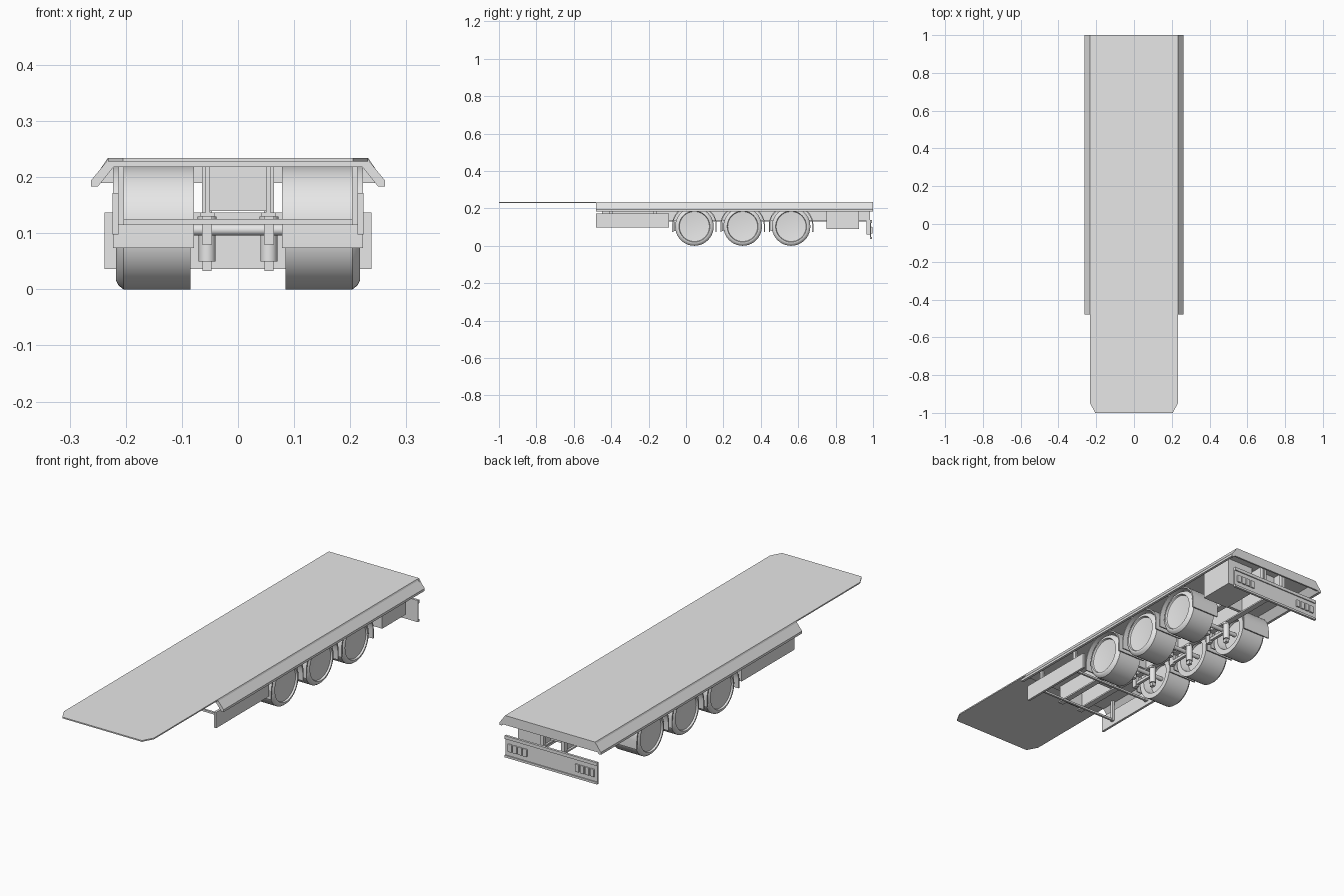
import bpy, bmesh, math
from mathutils import Matrix

cube = bpy.data.objects.get("Cube")
if cube:
    bpy.data.objects.remove(cube, do_unlink=True)

GREY = bpy.data.materials.new("plain_grey")
GREY.use_nodes = True
GREY.diffuse_color = (0.8, 0.8, 0.8, 1)
GREY.node_tree.nodes["Principled BSDF"].inputs["Base Color"].default_value = (0.8, 0.8, 0.8, 1)


def finish(name, bm, smooth=False):
    bmesh.ops.recalc_face_normals(bm, faces=bm.faces[:])
    mesh = bpy.data.meshes.new(name)
    bm.to_mesh(mesh)
    bm.free()
    mesh.materials.append(GREY)
    obj = bpy.data.objects.new(name, mesh)
    bpy.context.collection.objects.link(obj)
    if smooth:
        bpy.ops.object.select_all(action='DESELECT')
        obj.select_set(True)
        bpy.context.view_layer.objects.active = obj
        bpy.ops.object.shade_smooth_by_angle(angle=math.radians(35))
    return obj


def box(name, x, y, z, bevel=0):
    """Box from (low, high) pairs."""
    bm = bmesh.new()
    bmesh.ops.create_cube(bm, size=1)
    for v in bm.verts:
        for i, (lo, hi) in enumerate((x, y, z)):
            v.co[i] = hi if v.co[i] > 0 else lo
    if bevel:
        bmesh.ops.bevel(bm, geom=bm.edges[:], offset=bevel, segments=2,
                        affect='EDGES', profile=0.5)
    return finish(name, bm)


def mirrored(name, x, y, z, bevel=0):
    box("left_" + name, x, y, z, bevel)
    box("right_" + name, (-x[1], -x[0]), y, z, bevel)


def extrude(name, points, axis, lo, hi, smooth=False):
    """Extrude a closed outline along an axis; points fill the other two axes in order."""
    bm = bmesh.new()

    def place(p, t):
        co = list(p)
        co.insert(axis, t)
        return bm.verts.new(co)
    face = bm.faces.new([place(p, lo) for p in points])
    ext = bmesh.ops.extrude_face_region(bm, geom=[face])["geom"]
    for v in ext:
        if isinstance(v, bmesh.types.BMVert):
            v.co[axis] = hi
    return finish(name, bm, smooth)


def cylinder(name, radius, length, centre, axis='Z', sides=24):
    bm = bmesh.new()
    bmesh.ops.create_cone(bm, cap_ends=True, segments=sides, radius1=radius,
                          radius2=radius, depth=length)
    turn = Matrix.Rotation(math.pi / 2, 4, 'Y') if axis == 'X' else Matrix()
    bm.transform(Matrix.Translation(centre) @ turn)
    return finish(name, bm, True)


def wheel(name, side, y):
    """Spin a tyre and rim profile of (x, radius) around the axle."""
    profile = [(0.125, 0), (0.125, 0.07), (0.085, 0.078), (0.085, 0.103),
               (0.204, 0.103), (0.213, 0.096), (0.217, 0.088),
               (0.217, 0.083), (0.209, 0.08), (0.206, 0.05), (0.204, 0)]
    bm = bmesh.new()
    verts = [bm.verts.new((x * side, 0, r)) for x, r in profile]
    edges = [bm.edges.new(pair) for pair in zip(verts, verts[1:])]
    bmesh.ops.spin(bm, geom=verts + edges, cent=(0, 0, 0), axis=(1, 0, 0),
                   angle=math.tau, steps=40)
    bmesh.ops.remove_doubles(bm, verts=bm.verts[:], dist=0.0001)
    bm.transform(Matrix.Translation((0, y, AXLE_Z)))
    finish(name, bm, True)


AXLE_Z = 0.103
SIDES = (("left", 1), ("right", -1))

# Deck: long thin sheet with clipped front corners, thicker over the running gear
extrude("deck_sheet", [(-0.205, -1), (0.205, -1), (0.232, -0.95), (0.232, 1),
                       (-0.232, 1), (-0.232, -0.95)], 2, 0.228, 0.234)
box("deck_base", (-0.222, 0.222), (-0.48, 1), (0.218, 0.228))

# Sloping side skirts and the rear apron between them
for label, s in SIDES:
    skirt = [(0.222, 0.218), (0.25, 0.183), (0.262, 0.183), (0.262, 0.194),
             (0.235, 0.227), (0.232, 0.234), (0.222, 0.234)]
    extrude(label + "_skirt", [(x * s, z) for x, z in skirt], 1, -0.48, 1)
extrude("rear_apron", [(-0.232, 0.234), (0.232, 0.234), (0.262, 0.19),
                       (-0.262, 0.19)], 1, 0.992, 1)

# Chassis rails with lower flanges and cross members
mirrored("rail_web", (0.05, 0.058), (-0.45, 0.985), (0.135, 0.218))
mirrored("rail_flange", (0.041, 0.068), (-0.45, 0.985), (0.13, 0.137))
for i in range(7):
    y = -0.44 + i * 0.225
    box("cross_member_%d" % i, (-0.05, 0.05), (y, y + 0.015), (0.14, 0.218))

# Side guards, their hangers and the transverse tubes
mirrored("side_guard", (0.213, 0.224), (-0.48, -0.09), (0.098, 0.172))
for i, y in enumerate((-0.4, -0.165)):
    mirrored("guard_post_%d" % i, (0.203, 0.213), (y - 0.008, y + 0.008), (0.115, 0.22))
    box("guard_tube_%d" % i, (-0.213, 0.213), (y - 0.005, y + 0.005), (0.116, 0.125))

# Three axles, each with wheels, mudguards and suspension
for i, y in enumerate((0.045, 0.303, 0.562)):
    cylinder("axle_%d" % i, 0.01, 0.26, (0, y, 0.106), 'X')
    arc = [math.pi * k / 20 for k in range(21)]
    outer = [(y + 0.119 * math.cos(a), AXLE_Z + 0.01 + 0.106 * math.sin(a)) for a in arc]
    inner = [(y + 0.113 * math.cos(a), AXLE_Z + 0.01 + 0.1 * math.sin(a)) for a in arc]
    outline = ([(y + 0.119, 0.074)] + outer + [(y - 0.119, 0.074), (y - 0.113, 0.074)]
               + inner[::-1] + [(y + 0.113, 0.074)])
    for label, s in SIDES:
        wheel("%s_wheel_%d" % (label, i), s, y)
        extrude("%s_mudguard_%d" % (label, i), outline, 0, 0.078 * s, 0.223 * s, True)
        cylinder("%s_air_spring_%d" % (label, i), 0.015, 0.074, (0.055 * s, y + 0.02, 0.087))
        cylinder("%s_spring_cap_%d" % (label, i), 0.017, 0.006, (0.055 * s, y + 0.02, 0.127))
    mirrored("spring_foot_%d" % i, (0.047, 0.063), (y + 0.01, y + 0.03), (0.033, 0.052))
    mirrored("trailing_arm_%d" % i, (0.048, 0.062), (y - 0.1, y + 0.03), (0.088, 0.102))
    mirrored("arm_hanger_%d" % i, (0.046, 0.064), (y - 0.11, y - 0.085), (0.08, 0.135))

# Storage box behind the last left wheel
box("storage_box", (0.08, 0.218), (0.75, 0.925), (0.09, 0.22))

# Rear bumper with lips, brackets and lamp clusters
box("bumper_plate", (-0.238, 0.238), (0.984, 0.99), (0.036, 0.137))
box("bumper_upper_lip", (-0.238, 0.238), (0.984, 0.995), (0.122, 0.137))
box("bumper_lower_lip", (-0.238, 0.238), (0.984, 0.995), (0.036, 0.046))
mirrored("bumper_bracket", (0.046, 0.064), (0.965, 0.984), (0.06, 0.218))
for i in range(4):
    x = 0.124 + i * 0.026
    mirrored("lamp_%d" % i, (x, x + 0.021), (0.988, 0.997), (0.066, 0.102), 0.003)
